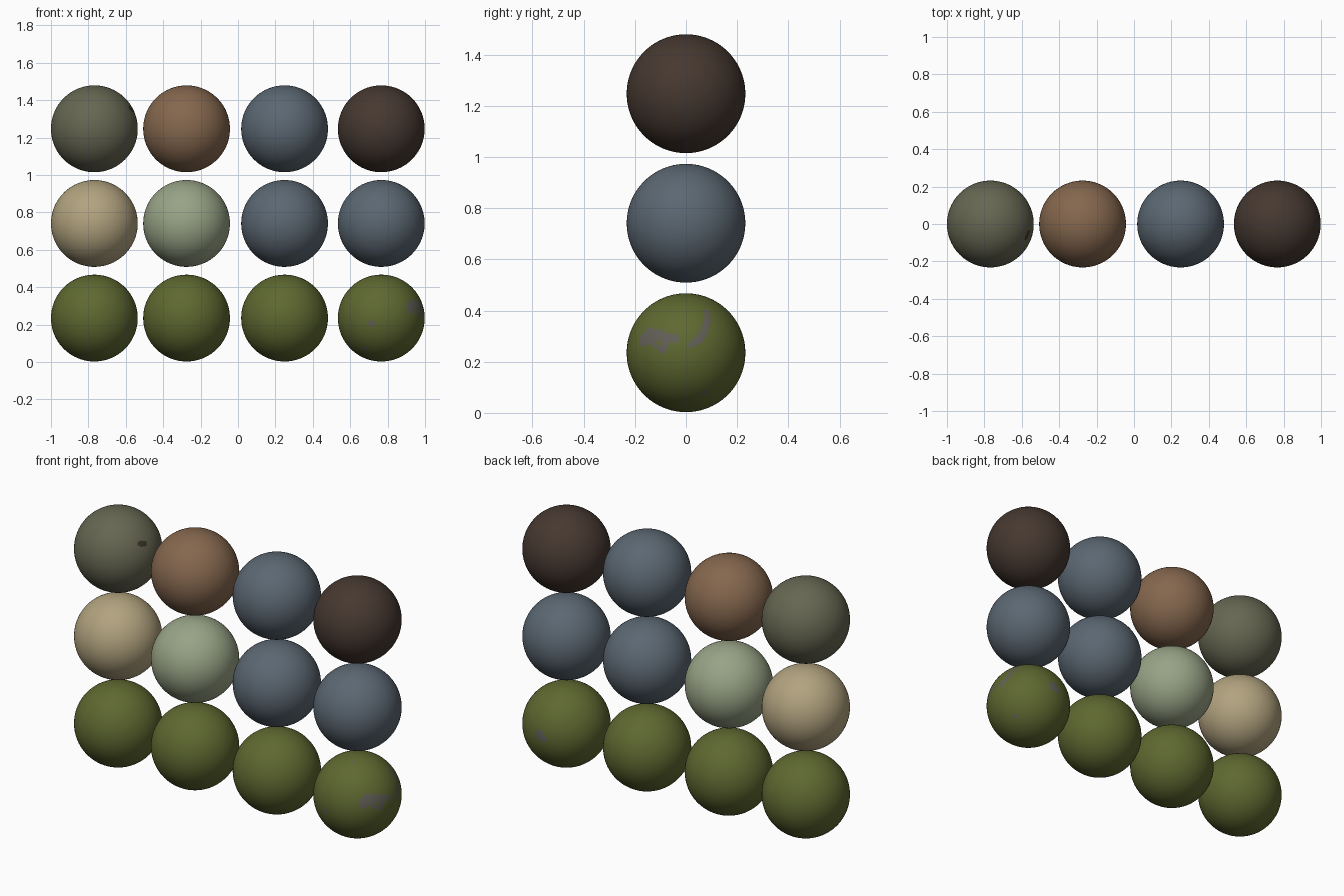
import bpy, bmesh
from mathutils import Vector

if "Cube" in bpy.data.objects:
    bpy.data.objects.remove(bpy.data.objects["Cube"])

R = 0.232
COLS = [-0.768, -0.275, 0.249, 0.766]
ROWS = [0.235, 0.741, 1.247]


def mat(name, r, g, b):
    m = bpy.data.materials.new(name)
    lin = [((c / 255 + 0.055) / 1.055) ** 2.4 for c in (r, g, b)]
    m.diffuse_color = (*lin, 1)
    m.use_nodes = True
    m.node_tree.nodes["Principled BSDF"].inputs["Base Color"].default_value = m.diffuse_color
    return m


moss = mat("moss_green", 94, 104, 48)
stone = mat("stone_grey", 98, 95, 86)
tan = mat("tan", 178, 163, 127)
sage = mat("sage", 152, 163, 134)
slate = mat("slate_blue", 91, 103, 114)
olive = mat("olive_grey", 102, 102, 82)
brown = mat("clay_brown", 133, 103, 78)
dark = mat("dark_brown", 70, 56, 48)
spot = mat("dark_spot", 62, 53, 43)


def ball(name, loc, base, detail=5, patch=None, rule=None):
    bm = bmesh.new()
    bmesh.ops.create_icosphere(bm, subdivisions=detail, radius=R)
    for f in bm.faces:
        f.smooth = True
        if rule and rule(f.calc_center_median().normalized()):
            f.material_index = 1
    me = bpy.data.meshes.new(name)
    bm.to_mesh(me)
    bm.free()
    me.materials.append(base)
    if patch:
        me.materials.append(patch)
    ob = bpy.data.objects.new(name, me)
    ob.location = loc
    bpy.context.collection.objects.link(ob)


# Bare patches, as direction and radius on the unit ball
def near(n, blobs):
    return any((n - Vector(b[:3]).normalized()).length < b[3] for b in blobs)


def side(y, z, r):
    return ((1 - y * y - z * z) ** 0.5, y, z, r)


bare = [
    side(-0.70, 0.23, 0.13), side(-0.62, 0.31, 0.13), side(-0.48, 0.24, 0.17),
    side(-0.40, 0.10, 0.11), side(-0.30, 0.25, 0.09), side(-0.19, 0.24, 0.08),
    # curved streak
    side(0.08, 0.13, 0.05), side(0.15, 0.18, 0.07), side(0.23, 0.24, 0.08),
    side(0.29, 0.33, 0.08), side(0.33, 0.43, 0.07), side(0.35, 0.53, 0.07),
    side(0.36, 0.62, 0.06), side(0.35, 0.69, 0.06),
    # back and scattered spots
    (0.05, 1.0, 0.08, 0.13), (-0.06, 1.0, 0.02, 0.09),
    (0.68, 0.32, -0.67, 0.06), (-0.22, -0.96, -0.12, 0.08),
    (-0.38, -0.60, -0.70, 0.08), (0.09, -0.29, 0.95, 0.04),
]
hole = [side(-0.45, 0.17, 0.05)]


def is_bare(n):
    return near(n, bare) and not near(n, hole)


def is_spot(n):
    return near(n, [(0.84, -0.28, 0.46, 0.07), (0.86, -0.20, 0.43, 0.065),
                    (0.82, -0.33, 0.47, 0.05)])


# Bottom row: mossy balls, the last with bare stone showing
for i in range(3):
    ball(f"moss_ball_{i + 1}", (COLS[i], 0, ROWS[0]), moss)
ball("moss_ball_worn", (COLS[3], 0, ROWS[0]), moss, 7, stone, is_bare)

# Middle row
for x, (name, m) in zip(COLS, [("tan_ball", tan), ("sage_ball", sage),
                               ("slate_ball_1", slate), ("slate_ball_2", slate)]):
    ball(name, (x, 0, ROWS[1]), m)

# Top row
ball("olive_ball", (COLS[0], 0, ROWS[2]), olive, 6, spot, is_spot)
for x, (name, m) in zip(COLS[1:], [("clay_ball", brown), ("slate_ball_3", slate),
                                   ("dark_ball", dark)]):
    ball(name, (x, 0, ROWS[2]), m)
